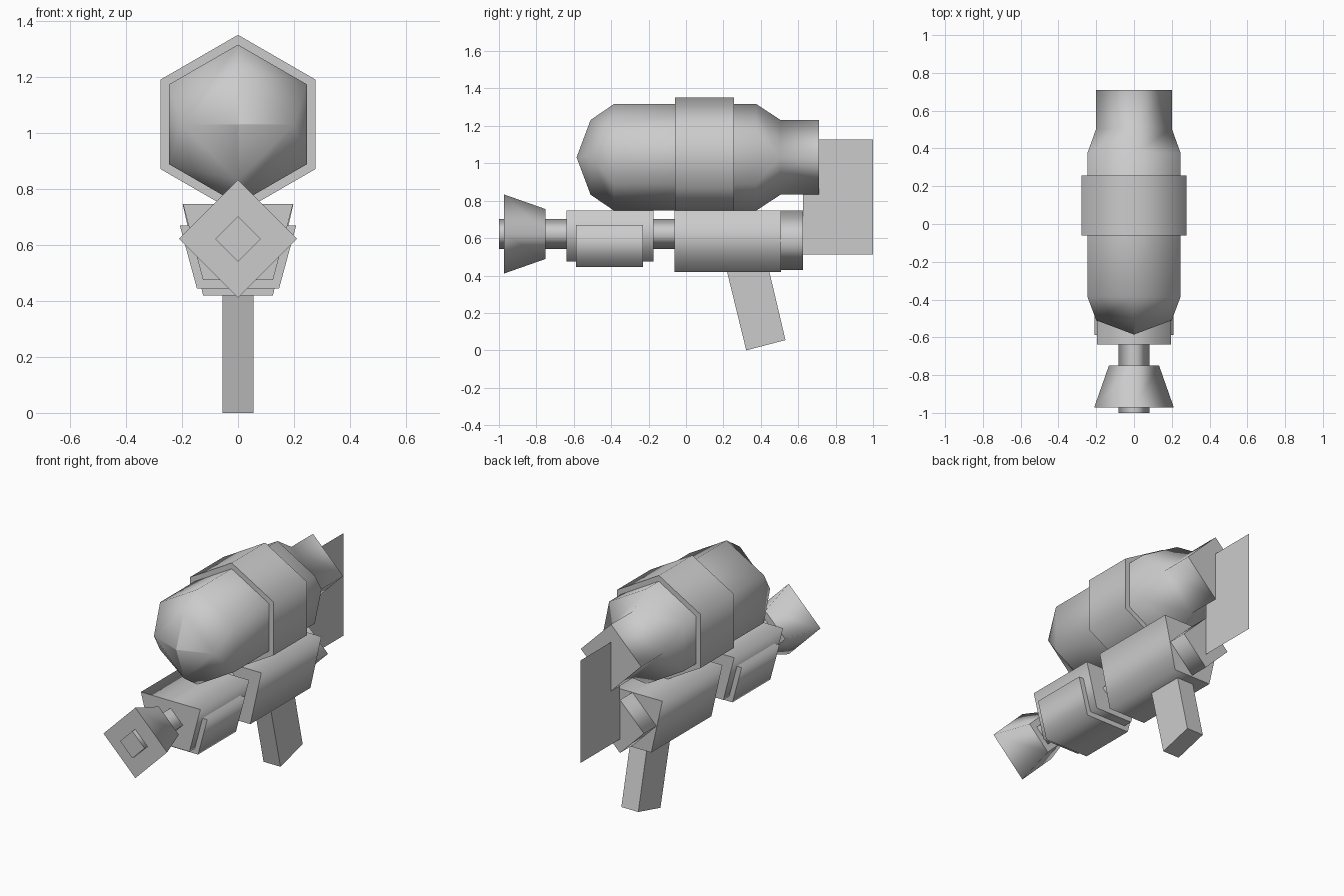
import bpy, bmesh, math

if "Cube" in bpy.data.objects:
    bpy.data.objects.remove(bpy.data.objects["Cube"])

grey = bpy.data.materials.new("plain grey")
grey.diffuse_color = (0.6, 0.6, 0.6, 1)
grey.use_nodes = True
grey.node_tree.nodes["Principled BSDF"].inputs["Base Color"].default_value = grey.diffuse_color

DIAMOND = (90, 0, -90, 180)
HEX = (90, 30, -30, -90, -150, 150)
# diamond written with six points so it can be bridged to a hexagon
DIAMOND6 = (90, 0, 0, -90, 180, 180)


def ring(angles, r, cz):
    return [(r * math.cos(math.radians(a)), cz + r * math.sin(math.radians(a))) for a in angles]


def trapezoid(top_half, top_z, low_half, low_z):
    return [(-top_half, top_z), (top_half, top_z), (low_half, low_z), (-low_half, low_z)]


def loft(name, sections, smooth=True):
    """Skin a list of (y, [(x, z), ...]) sections and cap both ends."""
    bm = bmesh.new()
    rows = [[bm.verts.new((x, y, z)) for x, z in pts] for y, pts in sections]
    n = len(rows[0])
    for a, b in zip(rows, rows[1:]):
        for i in range(n):
            j = (i + 1) % n
            bm.faces.new((a[i], a[j], b[j], b[i])).smooth = smooth
    for row in (rows[0], rows[-1]):
        cap = bm.faces.new(row)
        for e in cap.edges:
            e.smooth = False
    bmesh.ops.remove_doubles(bm, verts=bm.verts, dist=0.0005)
    bmesh.ops.recalc_face_normals(bm, faces=bm.faces)
    return finish(name, bm)


def finish(name, bm):
    me = bpy.data.meshes.new(name)
    bm.to_mesh(me)
    bm.free()
    me.materials.append(grey)
    ob = bpy.data.objects.new(name, me)
    bpy.context.collection.objects.link(ob)
    return ob


def prism(name, y0, y1, pts):
    return loft(name, [(y0, pts), (y1, pts)])


# water tank with pointed nose and diamond neck
TZ = 1.032
loft("tank", [
    (-0.585, ring(DIAMOND6, 0.0006, TZ)),
    (-0.51, ring(DIAMOND6, 0.2, TZ)),
    (-0.385, ring(HEX, 0.285, TZ)),
    (0.375, ring(HEX, 0.285, TZ)),
    (0.505, ring(DIAMOND6, 0.2, TZ)),
    (0.71, ring(DIAMOND6, 0.2, TZ)),
])
prism("tank_band", -0.06, 0.257, ring(HEX, 0.32, TZ))

# barrel and flared muzzle
BZ = 0.622
prism("barrel", -1.0, 0.0, ring(DIAMOND, 0.081, BZ))
loft("muzzle", [(-0.972, ring(DIAMOND, 0.211, BZ)), (-0.75, ring(DIAMOND, 0.133, BZ))])

# pump grip and its outer sleeve
prism("pump_grip", -0.638, -0.175, trapezoid(0.197, 0.747, 0.125, 0.475))
prism("pump_sleeve", -0.588, -0.23, trapezoid(0.208, 0.67, 0.147, 0.445))

# body and rear plug
prism("body", -0.062, 0.507, trapezoid(0.198, 0.747, 0.125, 0.42))
prism("rear_plug", 0.45, 0.625, ring(DIAMOND, 0.159, 0.588))

# slanted handle
bm = bmesh.new()
side = [(0.20, 0.5), (0.415, 0.55), (0.532, 0.055), (0.322, 0.0)]
left, right = [[bm.verts.new((s * 0.056, y, z)) for y, z in side] for s in (-1, 1)]
bm.faces.new(left)
bm.faces.new(right)
for i in range(4):
    j = (i + 1) % 4
    bm.faces.new((left[i], left[j], right[j], right[i]))
bmesh.ops.recalc_face_normals(bm, faces=bm.faces)
finish("handle", bm)

# flat rear fin, a single sheet
bm = bmesh.new()
bm.faces.new([bm.verts.new((0, y, z)) for y, z in
              ((0.625, 0.512), (1.0, 0.512), (1.0, 1.126), (0.625, 1.126))])
finish("rear_fin", bm)
